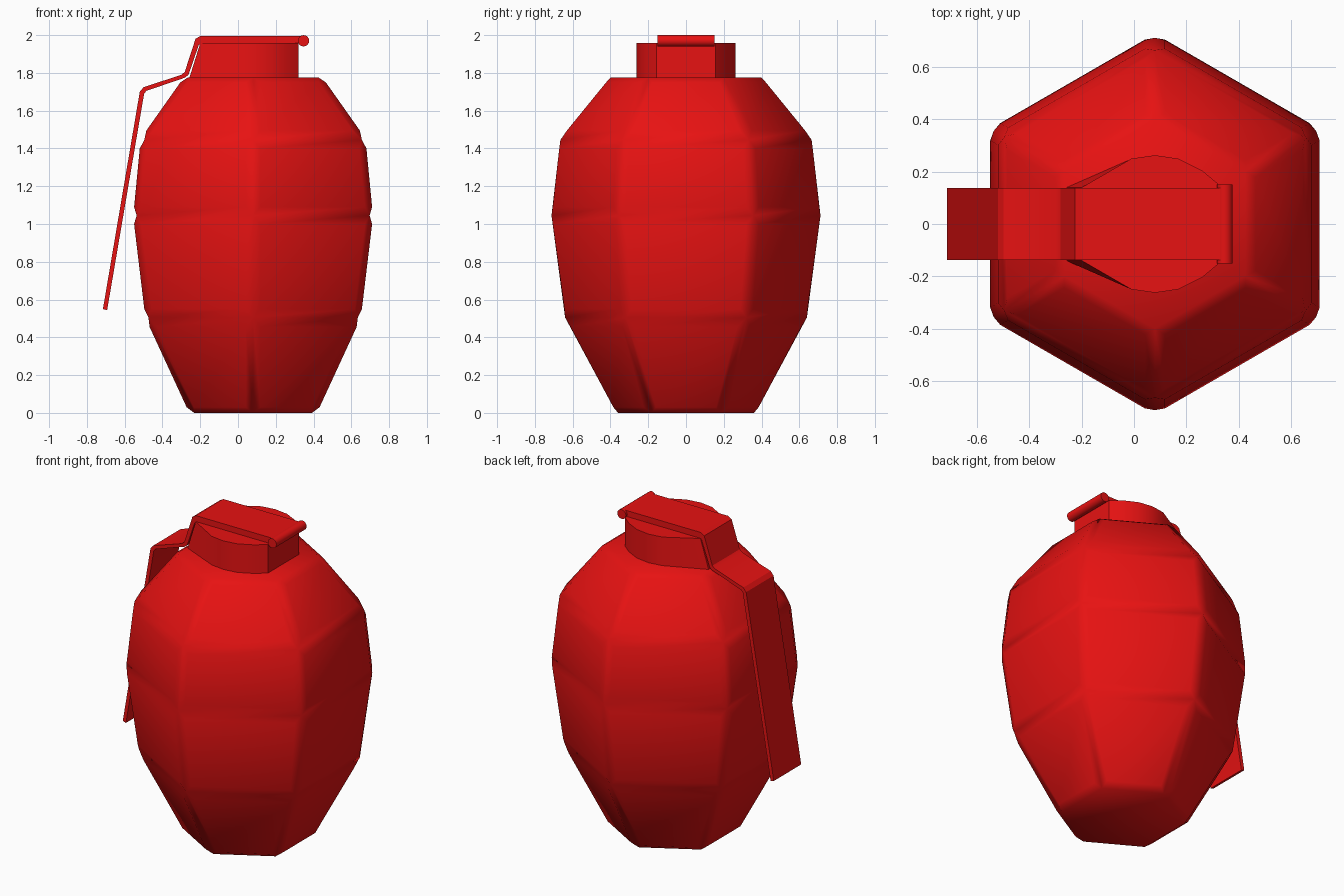
import bpy
import bmesh
import math
from mathutils import Vector

cube = bpy.data.objects.get("Cube")
if cube:
    bpy.data.objects.remove(cube)

AXIS_X = 0.08  # the body sits off centre, balancing the lever

red = bpy.data.materials.new("red")
red.use_nodes = True
red.diffuse_color = (0.8, 0.006, 0.006, 1)
red.node_tree.nodes["Principled BSDF"].inputs["Base Color"].default_value = red.diffuse_color


def finish(name, bm, angle):
    """Turn a bmesh into a shaded, coloured object."""
    bmesh.ops.recalc_face_normals(bm, faces=bm.faces)
    mesh = bpy.data.meshes.new(name)
    bm.to_mesh(mesh)
    bm.free()
    obj = bpy.data.objects.new(name, mesh)
    bpy.context.collection.objects.link(obj)
    mesh.materials.append(red)
    bpy.ops.object.select_all(action="DESELECT")
    obj.select_set(True)
    bpy.context.view_layer.objects.active = obj
    bpy.ops.object.shade_smooth_by_angle(angle=math.radians(angle))
    return obj


def loft(name, lower, upper, angle):
    """Closed solid between two matching outlines."""
    bm = bmesh.new()
    a = [bm.verts.new(p) for p in lower]
    b = [bm.verts.new(p) for p in upper]
    n = len(a)
    bm.faces.new(a)
    bm.faces.new(b)
    for i in range(n):
        j = (i + 1) % n
        bm.faces.new((a[i], a[j], b[j], b[i]))
    return finish(name, bm, angle)


# Hexagonal body: groove rings (z, corner radius), raised panels between them
rings = [(0, 0.36), (0.505, 0.64), (1.045, 0.712), (1.445, 0.665), (1.775, 0.40)]
# Each panel: lower z, lower distance from axis, upper z, upper distance
panels = [(0.03, 0.352, 0.455, 0.548), (0.55, 0.576, 1.0, 0.63),
          (1.09, 0.63, 1.40, 0.60), (1.495, 0.565, 1.75, 0.385)]
CORNER_GAP = 0.044


def side_point(side, distance, along, z):
    t = side * math.pi / 3
    return Vector((AXIS_X + distance * math.cos(t) - along * math.sin(t),
                   distance * math.sin(t) + along * math.cos(t), z))


bm = bmesh.new()
grid = [[bm.verts.new(side_point(s, r * math.cos(math.pi / 6), -r / 2, z))
         for s in range(6)] for z, r in rings]
bm.faces.new(grid[0])
bm.faces.new(grid[-1])
for row, (z0, d0, z1, d1) in enumerate(panels):
    h0, h1 = (d / math.sqrt(3) - CORNER_GAP for d in (d0, d1))
    for s in range(6):
        n = (s + 1) % 6
        outer = [grid[row][s], grid[row][n], grid[row + 1][n], grid[row + 1][s]]
        inner = [bm.verts.new(side_point(s, d, w, z)) for d, w, z in
                 ((d0, -h0, z0), (d0, h0, z0), (d1, h1, z1), (d1, -h1, z1))]
        bm.faces.new(inner)
        for i in range(4):
            j = (i + 1) % 4
            bm.faces.new((outer[i], outer[j], inner[j], inner[i]))
finish("body", bm, 55)

# Neck: rounded at the sides, tapering to a flat end under the lever
half = [(0.32, 0.155), (0.26, 0.205), (0.17, 0.25), (0.08, 0.263), (-0.01, 0.25)]


def neck_outline(tip_x, z):
    pts = half + [(tip_x, 0.14)]
    return [(x, y, z) for x, y in pts] + [(x, -y, z) for x, y in reversed(pts)]


loft("neck", neck_outline(-0.26, 1.765), neck_outline(-0.20, 1.957), 35)

# Lever: bent strip with its profile in the side plane
profile = [(0.335, 1.995), (-0.2, 1.995), (-0.225, 1.98), (-0.282, 1.805),
           (-0.3, 1.79), (-0.5, 1.724), (-0.52, 1.70), (-0.715, 0.55),
           (-0.693, 0.543), (-0.497, 1.69), (-0.485, 1.705), (-0.28, 1.775),
           (-0.262, 1.79), (-0.207, 1.95), (-0.19, 1.956), (0.335, 1.956)]
loft("lever", [(x, -0.138, z) for x, z in profile],
     [(x, 0.138, z) for x, z in profile], 30)

# Hinge pin across the lever end
circle = [(0.347 + 0.03 * math.cos(k * math.pi / 8), 1.97 + 0.03 * math.sin(k * math.pi / 8))
          for k in range(16)]
loft("hinge_pin", [(x, -0.152, z) for x, z in circle],
     [(x, 0.152, z) for x, z in circle], 35)
